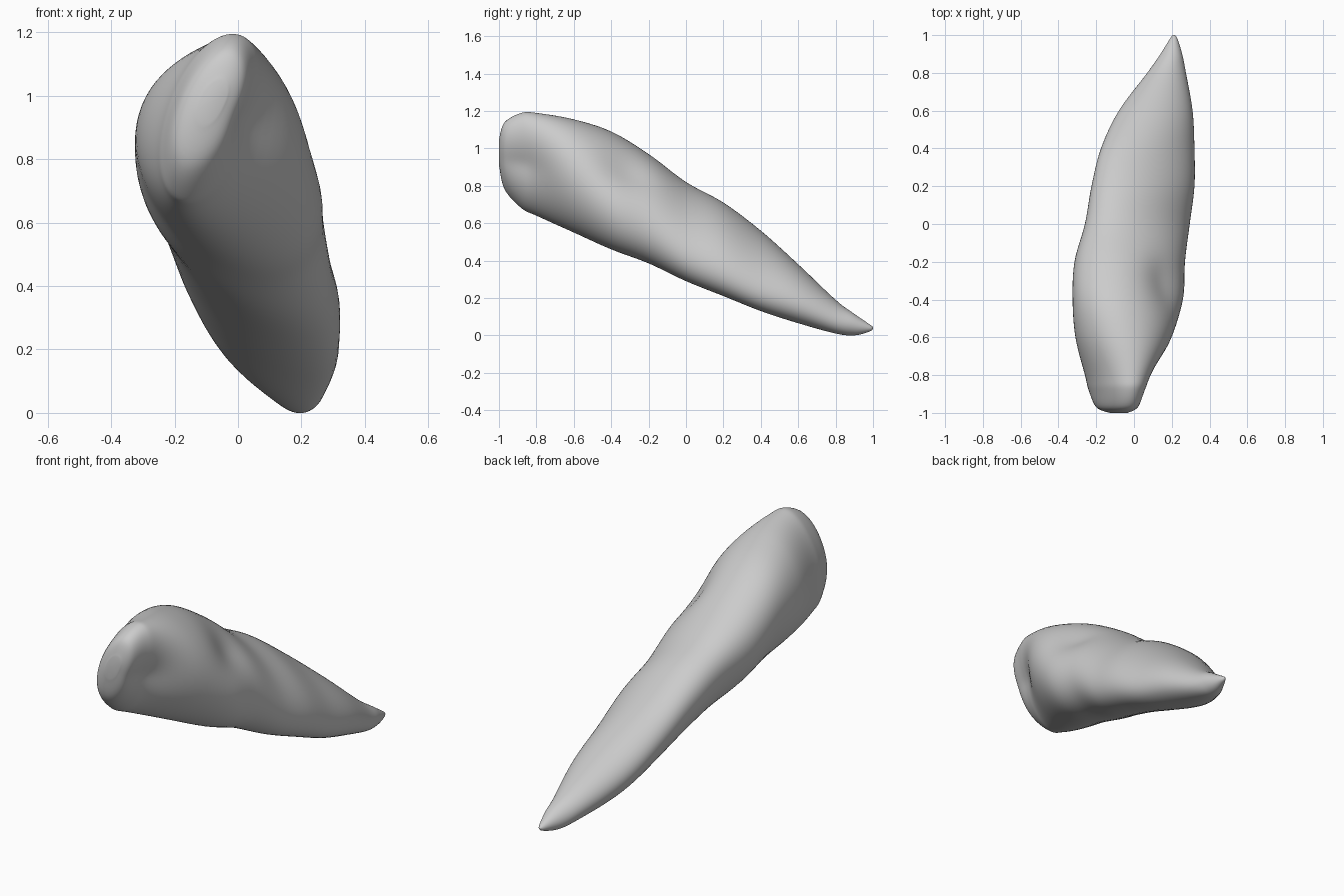
import bpy
import bmesh
import math
from mathutils import Vector

cube = bpy.data.objects.get("Cube")
if cube:
    bpy.data.objects.remove(cube)

SIDES = 64
STEPS = 6

# Cross-sections along the length: y, x low, x high, z low, z high, lean
sections = [
    (-1.0, -.13, -.03, .91, 1.05, .5),
    (-.97, -.2, .025, .78, 1.14, .5),
    (-.88, -.24, .065, .68, 1.19, .45),
    (-.8, -.26, .1, .64, 1.19, .35),
    (-.6, -.31, .2, .55, 1.155, 0),
    (-.4, -.325, .262, .46, 1.09, -.25),
    (-.2, -.315, .27, .385, .97, -.33),
    (0, -.26, .295, .29, .82, -.47),
    (.2, -.225, .32, .21, .71, -.5),
    (.4, -.175, .32, .13, .56, -.5),
    (.6, -.08, .31, .065, .38, -.35),
    (.8, .07, .275, .01, .19, -.2),
    (.9, .14, .255, 0, .115, 0),
    (.98, .19, .23, .02, .06, 0),
    (1.0, .205, .215, .035, .045, 0),
]

# Shallow hollows on the flank: centre, radius, depth
hollows = [
    (Vector((.22, -.3, .92)), .22, .045),
    (Vector((.06, -.85, .92)), .2, .035),
]


def blend(a, b, c, d, t):
    """Smooth curve through b and c."""
    return [q + t / 2 * (r - p + t * (2 * p - 5 * q + 4 * r - s + t * (3 * (q - r) + s - p)))
            for p, q, r, s in zip(a, b, c, d)]


def ring_points(section):
    """Leaning oval that fills the section's bounds."""
    y, left, right, low, high, lean = section
    centre = Vector(((left + right) / 2, y, (low + high) / 2))
    shift = math.asin(lean)
    points = []
    for i in range(SIDES):
        a = math.tau * i / SIDES
        p = centre + Vector((math.cos(a) * (right - left) / 2, 0,
                             math.sin(a + shift) * (high - low) / 2))
        inward = (centre - p).normalized()
        for spot, radius, depth in hollows:
            p += inward * depth * math.exp(-((p - spot).length / radius) ** 2 * 2)
        points.append(p)
    return points


# Loft the body through the sections
bm = bmesh.new()
rings = []
last = len(sections) - 1
for i in range(last):
    knots = [sections[min(max(i + k, 0), last)] for k in (-1, 0, 1, 2)]
    for step in range(STEPS):
        rings.append(blend(*knots, step / STEPS))
rings.append(sections[last])
rings = [[bm.verts.new(p) for p in ring_points(r)] for r in rings]
for a, b in zip(rings, rings[1:]):
    for i in range(SIDES):
        j = (i + 1) % SIDES
        bm.faces.new((a[i], a[j], b[j], b[i]))

# Close both ends
for ring in (rings[0], rings[-1]):
    bm.faces.new(ring)
bmesh.ops.recalc_face_normals(bm, faces=bm.faces)
for face in bm.faces:
    face.smooth = True

mesh = bpy.data.meshes.new("tapered_stone")
bm.to_mesh(mesh)
bm.free()
stone = bpy.data.objects.new("tapered_stone", mesh)
bpy.context.collection.objects.link(stone)

# Plain grey surface
grey = bpy.data.materials.new("light_grey")
grey.use_nodes = True
colour = (.6, .6, .6, 1)
grey.diffuse_color = colour
grey.node_tree.nodes["Principled BSDF"].inputs["Base Color"].default_value = colour
mesh.materials.append(grey)
